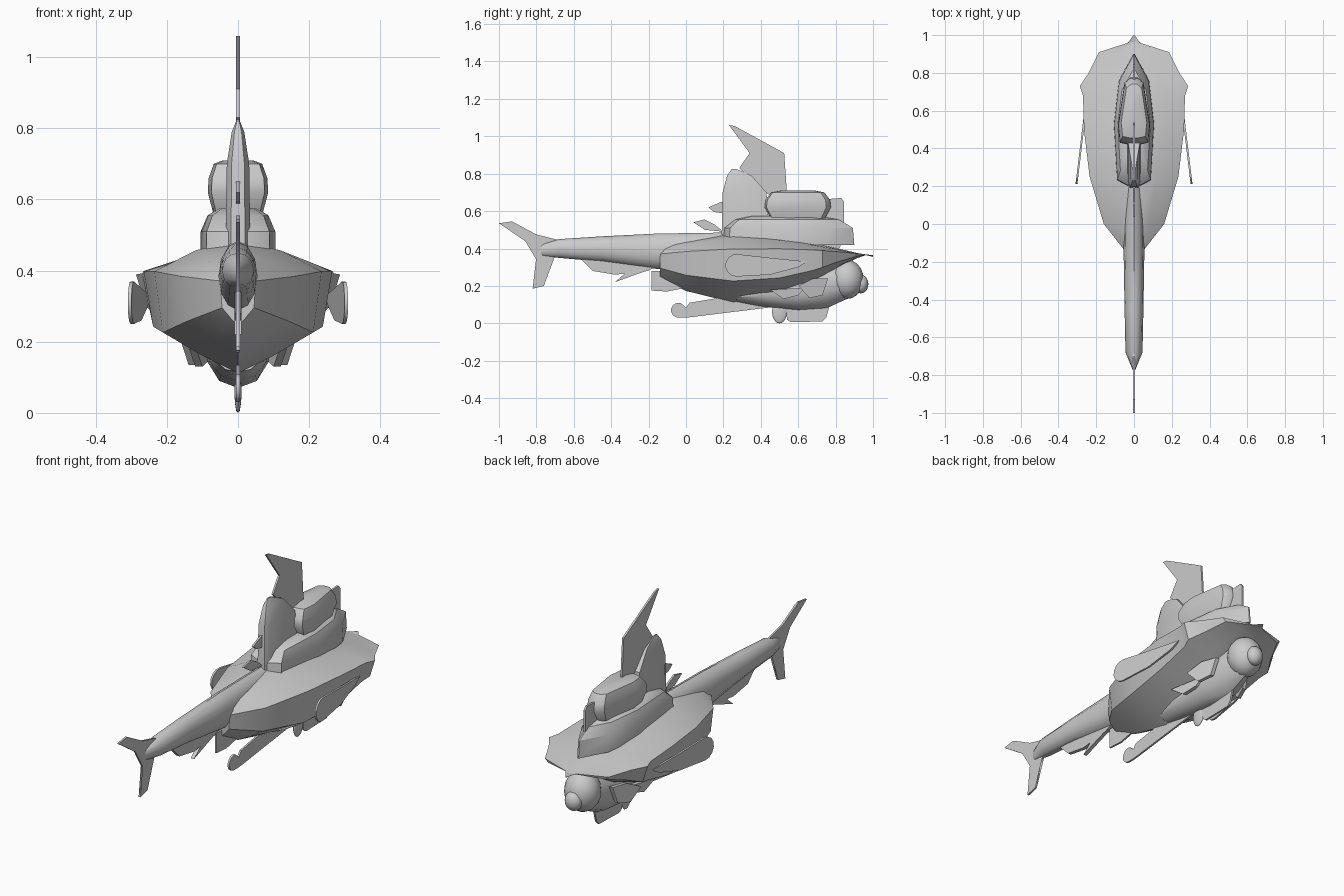
import bpy, bmesh, math

default_cube = bpy.data.objects.get("Cube")
if default_cube:
    bpy.data.objects.remove(default_cube)

grey = bpy.data.materials.new("light grey")
grey.use_nodes = True
colour = (.6, .6, .6, 1)
grey.diffuse_color = colour
grey.node_tree.nodes["Principled BSDF"].inputs["Base Color"].default_value = colour


def finish(name, bm, angle=30, mirror=False):
    """Turn a bmesh into a shaded object."""
    bmesh.ops.recalc_face_normals(bm, faces=bm.faces)
    mesh = bpy.data.meshes.new(name)
    bm.to_mesh(mesh)
    bm.free()
    mesh.materials.append(grey)
    part = bpy.data.objects.new(name, mesh)
    bpy.context.collection.objects.link(part)
    bpy.ops.object.select_all(action='DESELECT')
    part.select_set(True)
    bpy.context.view_layer.objects.active = part
    bpy.ops.object.shade_smooth_by_angle(angle=math.radians(angle))
    if mirror:
        part.modifiers.new("Mirror", 'MIRROR')


def loft(name, rings, angle=30):
    """Skin a list of equally long rings of points and cap both ends."""
    bm = bmesh.new()
    rows = [[bm.verts.new(point) for point in ring] for ring in rings]
    count = len(rows[0])
    for near, far in zip(rows, rows[1:]):
        for i in range(count):
            j = (i + 1) % count
            bm.faces.new((near[i], near[j], far[j], far[i]))
    bm.faces.new(rows[0])
    bm.faces.new(rows[-1])
    finish(name, bm, angle)


def tube(name, stations, sides=12):
    """Loft ellipses along y; each station is y, half width, top and bottom."""
    turns = [math.tau * k / sides for k in range(sides)]
    rings = []
    for y, width, top, bottom in stations:
        middle, height = (top + bottom) / 2, (top - bottom) / 2
        rings.append([(width * math.sin(t), y, middle + height * math.cos(t)) for t in turns])
    loft(name, rings, angle=40)


def tier(name, outline, centre_y, levels, angle=30):
    """Stack scaled copies of a symmetric plan; each level is height and scale."""
    rings = []
    for z, scale in levels:
        half = [(x * scale, centre_y + (y - centre_y) * scale, z) for x, y in outline]
        rings.append(half + [(-x, y, z) for x, y, z in reversed(half)])
    loft(name, rings, angle)


def plate(name, outline, thick=.01, x_at=None):
    """Extrude a side outline; x_at places a mirrored pair off the centre plane."""
    bm = bmesh.new()
    faces = []
    for side in (-thick / 2, thick / 2):
        offset = [side + (x_at(y) if x_at else 0) for y, z in outline]
        faces.append([bm.verts.new((x, y, z)) for x, (y, z) in zip(offset, outline)])
    left, right = faces
    caps = [bm.faces.new(left), bm.faces.new(right)]
    for i in range(len(outline)):
        bm.faces.new((left[i - 1], left[i], right[i], right[i - 1]))
    bmesh.ops.triangulate(bm, faces=caps)
    finish(name, bm, mirror=x_at is not None)


def arc(y, z, radius, start, end, steps=7):
    """Points along a circular arc in the side plane, angles in degrees."""
    angles = [math.radians(start + (end - start) * k / steps) for k in range(steps + 1)]
    return [(y + radius * math.cos(a), z + radius * math.sin(a)) for a in angles]


def ellipsoid(name, centre, radii):
    bm = bmesh.new()
    bmesh.ops.create_uvsphere(bm, u_segments=16, v_segments=10, radius=1)
    bmesh.ops.scale(bm, vec=radii, verts=bm.verts)
    bmesh.ops.translate(bm, vec=centre, verts=bm.verts)
    finish(name, bm, angle=60)


# Broad hull: beam varies by station, deck, rim and keel follow parabolas
hull_rings = []
for y, beam in [(-.14, .05), (0, .16), (.25, .235), (.5, .265), (.68, .27), (.73, .287),
                (.8, .24), (.91, .185), (.96, .03), (1, .003)]:
    deck = .49 - .13 * abs(y - .3) - .09 * (y - .3) ** 2
    rim = .4 - .1 * (y - .4) ** 2
    keel = min(.11 + .7 * (y - .3) ** 2, rim - .15 * beam)
    chine = keel + (rim - keel) * .4
    half = [(beam * .5, rim + (deck - rim) * .7), (beam, rim),
            (beam * .9, chine), (beam * .4, keel + (chine - keel) * .4)]
    section = [(0, deck)] + half + [(0, keel)] + [(-x, z) for x, z in reversed(half)]
    hull_rings.append([(x, y, z) for x, z in section])
loft("hull", hull_rings, angle=25)

# Tail, flukes and belly fins
tube("tail", [(-.78, .004, .42, .36), (-.68, .045, .45, .35), (-.45, .05, .465, .33),
              (-.15, .055, .48, .29), (.2, .05, .485, .3)])
plate("upper_fluke", [(-1, .535), (-.93, .545), (-.8, .475), (-.68, .445), (-.7, .36), (-.8, .34), (-.86, .44)])
plate("lower_fluke", [(-.8, .36), (-.7, .36), (-.73, .33), (-.76, .2), (-.82, .185), (-.79, .26)])
plate("tail_belly_fin", [(-.56, .34), (-.5, .28), (-.38, .26), (-.2, .28), (-.2, .34)], thick=.02)
plate("tail_spike", [(-.38, .22), (-.3, .29), (-.1, .32), (-.27, .26)], thick=.02)

# Deck house in two tiers with a tall tapered tower behind
tier("lower_deck_house", [(.035, .2), (.09, .23), (.107, .53), (.08, .76), (.004, .9)], .5,
     [(.42, 1), (.51, .98), (.555, .8), (.575, .5)])
tier("upper_cabin", [(.03, .42), (.075, .43), (.085, .52), (.05, .75), (.02, .775)], .6,
     [(.555, .8), (.62, 1), (.66, .97), (.7, .8), (.71, .5)], angle=40)
tier("dorsal_tower", [(.02, .19), (.035, .22), (.035, .45)], .25,
     [(.45, 1), (.7, .9), (.79, .5), (.825, .1)])

# Sail, upright prow plate and small deck fins
plate("sail", [(.23, 1.06), (.26, 1.055), (.525, .91), (.54, .69), (.44, .69), (.285, .83), (.34, .91)])
plate("prow_plate", [(.7, .66), (.83, .67), (.845, .65), (.845, .46), (.82, .4), (.7, .4)])
plate("tower_fin", [(.12, .62), (.19, .65), (.25, .64), (.25, .58), (.15, .595)])
plate("deck_fin", [(.04, .54), (.1, .555), (.15, .53), (.2, .49), (.1, .5)])

# Figurehead under the bow
tube("figurehead_body", [(.27, .06, .19, .115), (.4, .085, .25, .09), (.6, .09, .28, .07),
                         (.75, .085, .32, .08), (.86, .06, .33, .13)], sides=10)
ellipsoid("figurehead_face", (0, .86, .235), (.09, .09, .105))
ellipsoid("figurehead_muzzle", (0, .935, .21), (.045, .04, .05))
plate("figurehead_fin", [(.6, .2), (.66, .135), (.73, .15), (.76, .24), (.68, .24)],
      thick=.02, x_at=lambda y: .36 - .35 * y)
plate("figurehead_rear_fin", [(.45, .18), (.52, .13), (.6, .15), (.64, .19)],
      thick=.02, x_at=lambda y: .24 - .25 * y)

# Keel plates and bulb
plate("rear_keel", [(-.185, .28), (-.185, .175), (-.1, .17), (.05, .2), (.05, .28)])
plate("hooked_keel", [(.45, .14), (.45, .085), (0, .03)] + arc(-.04, .07, .04, 270, 90)
      + arc(-.03, .09, .02, 90, 270)[::-1] + [(0, .085), (.02, .11), (.2, .14)])
plate("forward_keel", [(.53, .12), (.54, .02), (.56, .006), (.73, .01), (.75, .03), (.775, .12)])
ellipsoid("keel_bulb", (0, .5, .06), (.01, .04, .06))

# Curled fins standing off the hull sides
plate("side_scroll", [(.65, .33), (.45, .35)] + arc(.27, .31, .06, 80, 270) + [(.45, .26), (.6, .3)],
      x_at=lambda y: .33 - .12 * y)
